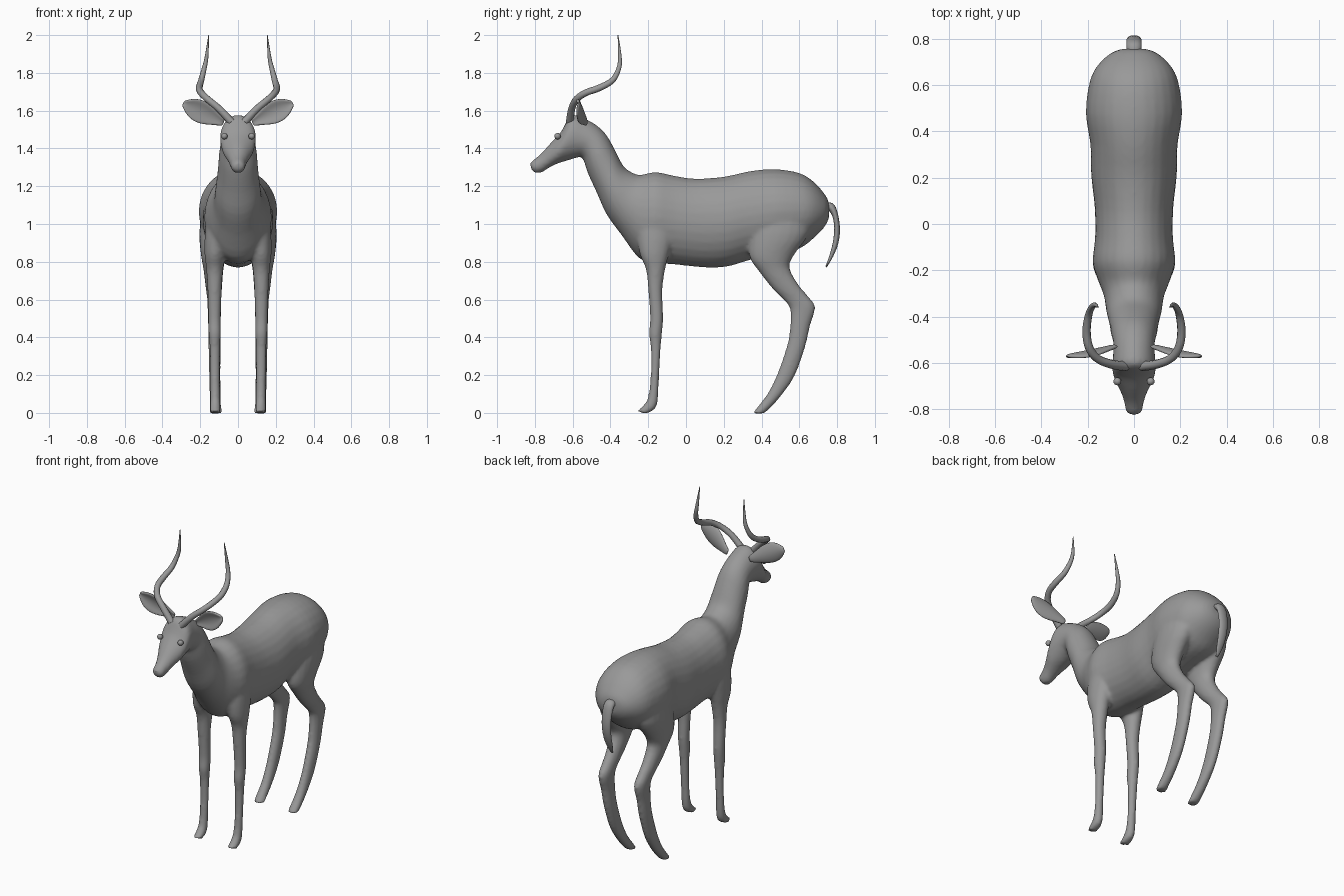
import bpy, bmesh, math
from mathutils import Vector

grey = bpy.data.materials.new("coat_grey")
grey.diffuse_color = (0.32, 0.32, 0.32, 1)


def smooth_rows(rows, steps=3):
    """Catmull-Rom interpolation of rows of numbers."""
    out = []
    for i in range(len(rows) - 1):
        a, b = rows[max(i - 1, 0)], rows[i]
        c, d = rows[i + 1], rows[min(i + 2, len(rows) - 1)]
        for s in range(steps):
            t = s / steps
            out.append([0.5 * (2*q + (r - p)*t + (2*p - 5*q + 4*r - s4)*t*t
                               + (3*q - p - 3*r + s4)*t**3)
                        for p, q, r, s4 in zip(a, b, c, d)])
    return out + [list(rows[-1])]


def loft(bm, rows, side=1, n=20):
    """Oval rings; each row is y, z of one edge, y, z of the other, centre x, half width."""
    rings = []
    for y0, z0, y1, z1, cx, w in smooth_rows(rows):
        ring = []
        for k in range(n):
            a = 2 * math.pi * k / n
            t = 0.5 - 0.5 * math.cos(a)
            ring.append(bm.verts.new((side * (cx + w * math.sin(a)),
                                      y0 + (y1 - y0)*t, z0 + (z1 - z0)*t)))
        rings.append(ring)
    faces = [bm.faces.new(rings[0]), bm.faces.new(rings[-1][::-1])]
    for r, q in zip(rings, rings[1:]):
        for k in range(n):
            j = (k + 1) % n
            faces.append(bm.faces.new((r[k], q[k], q[j], r[j])))
    bmesh.ops.recalc_face_normals(bm, faces=faces)


def finish(bm, name):
    me = bpy.data.meshes.new(name)
    bm.to_mesh(me)
    bm.free()
    for p in me.polygons:
        p.use_smooth = True
    ob = bpy.data.objects.new(name, me)
    me.materials.append(grey)
    bpy.context.collection.objects.link(ob)
    return ob


# Torso, neck and head: upper y, z, lower y, z, half width
trunk = [
    (.757, 1.11, .757, 1.03, .05), (.74, 1.15, .73, .98, .105),
    (.68, 1.22, .67, .92, .165), (.60, 1.27, .60, .87, .195),
    (.47, 1.29, .48, .84, .208), (.34, 1.28, .34, .81, .188),
    (.20, 1.25, .22, .775, .185), (.05, 1.24, .10, .77, .17),
    (-.06, 1.255, -.05, .785, .168), (-.16, 1.275, -.17, .795, .178),
    (-.24, 1.26, -.25, .82, .155), (-.28, 1.27, -.34, .94, .13),
    (-.33, 1.305, -.42, 1.05, .12), (-.375, 1.39, -.47, 1.16, .108),
    (-.42, 1.47, -.52, 1.27, .10), (-.47, 1.52, -.548, 1.35, .09),
    (-.54, 1.56, -.58, 1.35, .09), (-.61, 1.575, -.63, 1.335, .095),
    (-.66, 1.49, -.68, 1.32, .085), (-.72, 1.425, -.73, 1.295, .058),
    (-.77, 1.37, -.765, 1.272, .043), (-.81, 1.338, -.80, 1.27, .036),
    (-.825, 1.32, -.82, 1.29, .025)]
# Legs: front y, z, back y, z, centre x, half width
front_leg = [
    (-.24, 1.08, -.06, 1.08, .10, .06), (-.26, .95, -.06, .95, .11, .065),
    (-.245, .84, -.09, .84, .122, .055), (-.212, .76, -.11, .76, .123, .045),
    (-.20, .65, -.125, .65, .124, .038), (-.19, .50, -.12, .50, .124, .034),
    (-.197, .42, -.127, .42, .123, .033), (-.187, .35, -.133, .35, .123, .028),
    (-.187, .20, -.142, .20, .122, .025), (-.202, .08, -.148, .07, .121, .026),
    (-.235, .03, -.165, .02, .12, .029), (-.262, .008, -.21, -.004, .12, .029)]
hind_leg = [
    (.38, 1.10, .66, 1.10, .11, .08), (.345, .95, .65, .95, .125, .08),
    (.335, .83, .575, .84, .13, .066), (.385, .75, .548, .77, .13, .053),
    (.46, .655, .595, .68, .128, .044), (.515, .60, .645, .62, .126, .038),
    (.55, .55, .685, .56, .125, .036), (.55, .45, .657, .46, .125, .033),
    (.533, .35, .632, .35, .124, .032), (.48, .20, .578, .20, .123, .030),
    (.43, .10, .512, .10, .121, .030), (.385, .04, .45, .03, .12, .032),
    (.352, -.003, .412, -.003, .12, .033)]

bm = bmesh.new()
loft(bm, [r[:4] + (0, r[4]) for r in trunk], n=28)
for side in (-1, 1):
    loft(bm, front_leg, side)
    loft(bm, hind_leg, side)
body = finish(bm, "body")
# Fuse limbs and trunk into one skin
remesh = body.modifiers.new("fuse", 'REMESH')
remesh.mode = 'VOXEL'
remesh.voxel_size = 0.011
remesh.use_smooth_shade = True
relax = body.modifiers.new("relax", 'SMOOTH')
relax.factor = 0.5
relax.iterations = 5

# Tail
bm = bmesh.new()
loft(bm, [(.73, 1.115, .73, 1.06, 0, .03), (.775, 1.11, .755, 1.07, 0, .033),
          (.80, 1.07, .775, 1.04, 0, .033), (.815, .98, .785, .98, 0, .031),
          (.807, .90, .777, .90, 0, .028), (.78, .83, .758, .83, 0, .022),
          (.745, .77, .738, .775, 0, .008)], n=14)
finish(bm, "tail")

# Horns: x, y, z, radius
horn = [(.035, -.615, 1.54, .021), (.10, -.605, 1.61, .019), (.16, -.58, 1.66, .018),
        (.195, -.53, 1.695, .018), (.205, -.46, 1.72, .018), (.195, -.39, 1.76, .016),
        (.18, -.357, 1.82, .013), (.167, -.35, 1.88, .010), (.155, -.36, 2.0, .002)]
# Ear half breadths from root to tip
ear = [.018, .03, .048, .06, .06, .046, .012]
for side, tag in ((-1, "left"), (1, "right")):
    cu = bpy.data.curves.new("horn_" + tag, 'CURVE')
    cu.dimensions = '3D'
    cu.bevel_depth = 1.0
    cu.bevel_resolution = 3
    cu.use_fill_caps = True
    pts = smooth_rows(horn, 4)
    sp = cu.splines.new('POLY')
    sp.points.add(len(pts) - 1)
    for p, (x, y, z, r) in zip(sp.points, pts):
        p.co = (side * x, y, z, 1)
        p.radius = r
    sp.use_smooth = True
    cu.materials.append(grey)
    bpy.context.collection.objects.link(bpy.data.objects.new("horn_" + tag, cu))

    # Cupped leaf-shaped ear
    bm = bmesh.new()
    root, tip = Vector((.075, -.525, 1.535)), Vector((.292, -.57, 1.64))
    across = Vector((-.40, 0, .92))
    grid = []
    for i, b in enumerate(ear):
        c = root.lerp(tip, i / (len(ear) - 1))
        row = []
        for k in range(-2, 3):
            v = c + across * (b * k / 2) + Vector((0, -.02 * (k / 2)**2 * b / .06, 0))
            row.append(bm.verts.new((side * v.x, v.y, v.z)))
        grid.append(row)
    for r, q in zip(grid, grid[1:]):
        for k in range(4):
            bm.faces.new((r[k], r[k+1], q[k+1], q[k]))
    bmesh.ops.recalc_face_normals(bm, faces=bm.faces)
    ob = finish(bm, "ear_" + tag)
    thick = ob.modifiers.new("thickness", 'SOLIDIFY')
    thick.thickness = 0.016
    thick.offset = 0
    ob.modifiers.new("round", 'SUBSURF').levels = 2

    # Eye
    bm = bmesh.new()
    bmesh.ops.create_uvsphere(bm, u_segments=16, v_segments=10, radius=.017)
    bmesh.ops.translate(bm, verts=bm.verts, vec=(side * .072, -.68, 1.465))
    finish(bm, "eye_" + tag)
